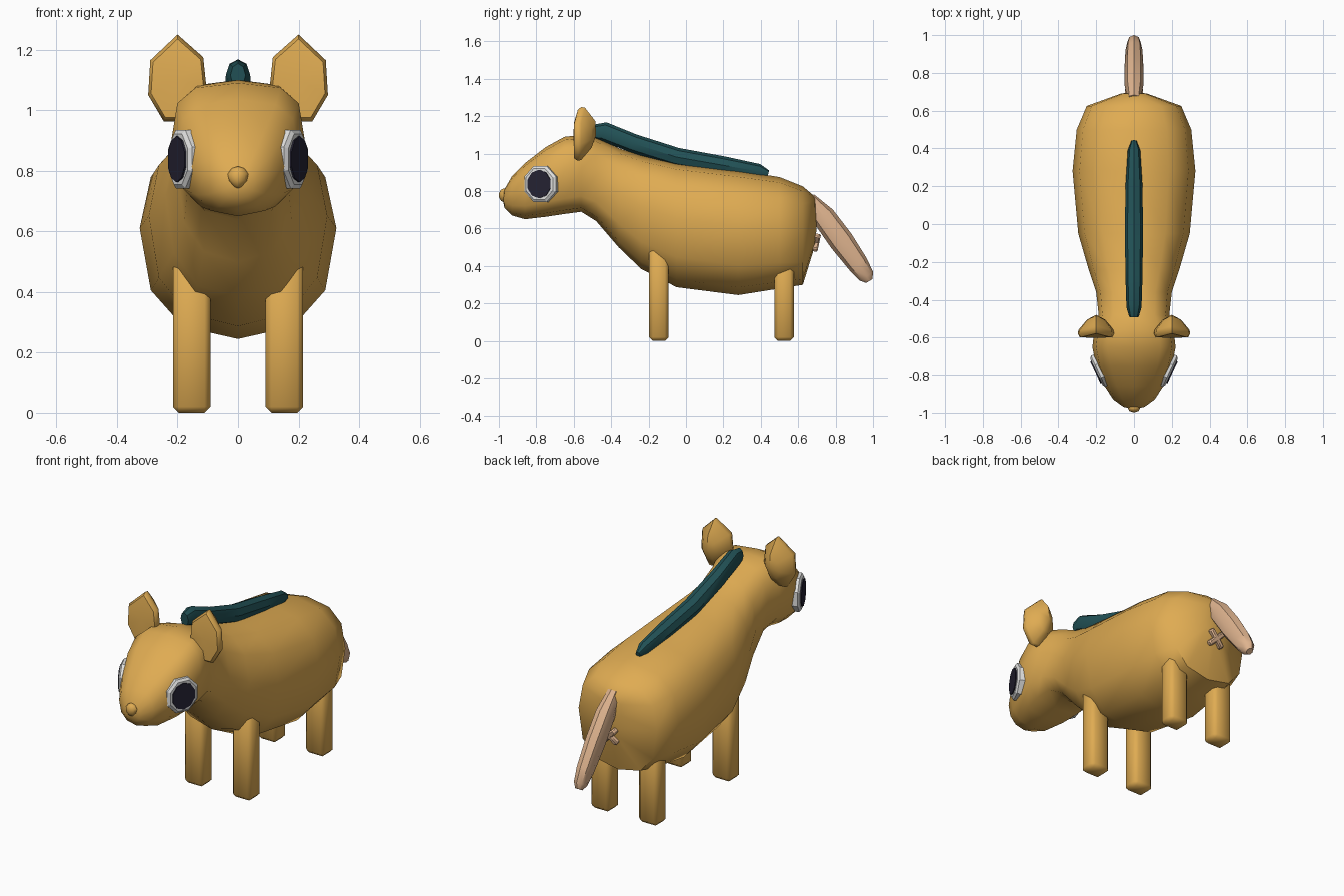
import bpy, bmesh, math
from mathutils import Vector, Matrix

cube = bpy.data.objects.get("Cube")
if cube:
    bpy.data.objects.remove(cube, do_unlink=True)


def material(name, r, g, b):
    m = bpy.data.materials.new(name)
    m.use_nodes = True
    m.diffuse_color = (r, g, b, 1)
    bsdf = next(n for n in m.node_tree.nodes if n.type == 'BSDF_PRINCIPLED')
    bsdf.inputs["Base Color"].default_value = (r, g, b, 1)
    bsdf.inputs["Roughness"].default_value = 0.8
    return m


FUR = material("golden_fur", 0.74, 0.41, 0.085)
MANE = material("dark_teal", 0.016, 0.085, 0.095)
TAN = material("pale_tan", 0.73, 0.45, 0.27)
WHITE = material("eye_white", 0.75, 0.75, 0.74)
DARK = material("pupil_dark", 0.018, 0.016, 0.033)


def finish(name, bm, mat, angle=40):
    bmesh.ops.recalc_face_normals(bm, faces=bm.faces)
    me = bpy.data.meshes.new(name)
    bm.to_mesh(me)
    bm.free()
    me.materials.append(mat)
    for p in me.polygons:
        p.use_smooth = True
    me.set_sharp_from_angle(angle=math.radians(angle))
    ob = bpy.data.objects.new(name, me)
    bpy.context.collection.objects.link(ob)
    return ob


def loft(name, rings, mat, start=None, end=None, angle=40):
    """Skin equal-length rings; close the ends with a fan to a point or a flat face."""
    bm = bmesh.new()
    vs = [[bm.verts.new(p) for p in r] for r in rings]
    n = len(vs[0])
    for a, b in zip(vs, vs[1:]):
        for i in range(n):
            j = (i + 1) % n
            bm.faces.new((a[i], a[j], b[j], b[i]))
    for ring, tip in ((vs[0], start), (vs[-1], end)):
        if tip is None:
            bm.faces.new(ring)
        else:
            t = bm.verts.new(tip)
            for i in range(n):
                bm.faces.new((ring[i], ring[(i + 1) % n], t))
    return finish(name, bm, mat, angle)


def section(y, w, bottom, top, power, sides=12):
    """Rounded-box cross-section, widest a little above the middle."""
    zc = bottom + 0.55 * (top - bottom)
    pts = []
    for i in range(sides):
        a = 2 * math.pi * i / sides
        c, s = math.cos(a), math.sin(a)
        c = math.copysign(abs(c) ** (2 / power), c)
        s = math.copysign(abs(s) ** (2 / power), s)
        pts.append((w * c, y, zc + s * ((top - zc) if s > 0 else (zc - bottom))))
    return pts


def tube(name, path, mat, sides=8):
    """Tapered tube in the centre plane; path gives y, z, half width, half thickness."""
    rings = []
    for k, (y, z, w, t) in enumerate(path):
        p, q = path[max(k - 1, 0)], path[min(k + 1, len(path) - 1)]
        d = Vector((0, q[0] - p[0], q[1] - p[1])).normalized()
        up = Vector((0, -d.z, d.y))
        rings.append([Vector((0, y, z)) + Vector((w * math.cos(a), 0, 0)) + up * t * math.sin(a)
                      for a in (2 * math.pi * i / sides for i in range(sides))])
    return loft(name, rings, mat)


# Body, neck and head: y, half width, bottom, top, squareness
profile = [
    (-0.97, 0.055, 0.71, 0.81, 2.2), (-0.93, 0.11, 0.67, 0.88, 2.3),
    (-0.86, 0.155, 0.65, 0.95, 2.5), (-0.75, 0.20, 0.663, 1.035, 2.9),
    (-0.65, 0.22, 0.678, 1.09, 3.1), (-0.56, 0.21, 0.69, 1.10, 3),
    (-0.48, 0.187, 0.64, 1.085, 2.6), (-0.36, 0.20, 0.50, 1.03, 2.4),
    (-0.24, 0.24, 0.385, 0.99, 2.4), (-0.05, 0.295, 0.287, 0.95, 2.4),
    (0.28, 0.325, 0.245, 0.91, 2.4), (0.50, 0.303, 0.28, 0.875, 2.5),
    (0.625, 0.25, 0.30, 0.825, 2.6), (0.69, 0.07, 0.51, 0.77, 2.2),
]
loft("body", [section(*p) for p in profile], FUR, (0, -0.98, 0.76), (0, 0.70, 0.62), 50)

# Nose
bm = bmesh.new()
bmesh.ops.create_uvsphere(bm, u_segments=8, v_segments=5, radius=1)
for v in bm.verts:
    taper = 1 if v.co.z > 0 else 1 + 0.4 * v.co.z
    v.co = Vector((v.co.x * 0.036 * taper, -0.973 + v.co.y * 0.027, 0.778 + v.co.z * 0.037))
finish("nose", bm, FUR)

# Legs
for sx, side in ((1, "left"), (-1, "right")):
    for y, end, top in ((-0.145, "front", 0.50), (0.525, "back", 0.48)):
        bm = bmesh.new()
        bmesh.ops.create_cube(bm, size=1)
        bmesh.ops.transform(bm, verts=bm.verts, matrix=Matrix.Translation((sx * 0.153, y, top / 2))
                            @ Matrix.Diagonal((0.125, 0.104, top, 1)))
        bmesh.ops.bevel(bm, geom=bm.edges[:], offset=0.02, segments=1, affect='EDGES')
        finish(f"{end}_leg_{side}", bm, FUR, 50)

# Ears: pointed outline with a domed back
outline = [(0.0, 0.15), (0.09, 0.065), (0.097, -0.05), (0.045, -0.138),
           (-0.03, -0.138), (-0.095, -0.02), (-0.085, 0.075)]
for sx, side in ((1, "left"), (-1, "right")):
    def ear_ring(scale, y):
        return [(sx * (0.2 + x * scale), y + (0.02 if z > 0.1 else 0), 1.1 + z * scale)
                for x, z in outline]
    loft(f"ear_{side}", [ear_ring(0.9, -0.598), ear_ring(1, -0.58), ear_ring(0.97, -0.56),
                         ear_ring(0.5, -0.505)],
         FUR, (sx * 0.2, -0.602, 1.1), (sx * 0.2, -0.48, 1.1), 50)

# Eyes: bevelled white discs with dark pupils
for sx, side in ((1, "left"), (-1, "right")):
    normal = Vector((sx * 0.91, -0.415, 0))
    across = Vector((sx * 0.415, 0.91, 0))
    centre = Vector((sx * 0.186, -0.778, 0.838))

    def eye_ring(rx, rz, depth, sides):
        return [centre + normal * depth + across * rx * math.cos(a) + Vector((0, 0, rz * math.sin(a)))
                for a in (2 * math.pi * (i + 0.5) / sides for i in range(sides))]
    loft(f"eye_white_{side}", [eye_ring(0.1, 0.104, -0.04, 8), eye_ring(0.1, 0.104, 0.004, 8),
                               eye_ring(0.085, 0.09, 0.014, 8)], WHITE, angle=25)
    loft(f"pupil_{side}", [eye_ring(0.07, 0.076, 0.012, 10), eye_ring(0.07, 0.076, 0.02, 10)],
         DARK, angle=25)

# Mane along the back of the neck
tube("mane", [(-0.49, 1.115, 0.025, 0.04), (-0.44, 1.118, 0.04, 0.052), (-0.28, 1.055, 0.045, 0.05),
              (-0.05, 0.982, 0.048, 0.05), (0.2, 0.938, 0.045, 0.048), (0.39, 0.905, 0.033, 0.04),
              (0.44, 0.893, 0.014, 0.018)], MANE)

# Tail
tube("tail", [(0.66, 0.765, 0.035, 0.03), (0.735, 0.665, 0.05, 0.062), (0.83, 0.535, 0.05, 0.066),
              (0.92, 0.41, 0.045, 0.056), (0.965, 0.345, 0.035, 0.042), (0.98, 0.32, 0.02, 0.02)], TAN)

# Crossed mark under the tail
for turn, name in ((45, "rump_mark_a"), (-45, "rump_mark_b")):
    bm = bmesh.new()
    bmesh.ops.create_cube(bm, size=1)
    bmesh.ops.transform(bm, verts=bm.verts, matrix=Matrix.Translation((0, 0.695, 0.525))
                        @ Matrix.Rotation(math.radians(-12), 4, 'X')
                        @ Matrix.Rotation(math.radians(turn), 4, 'Y')
                        @ Matrix.Diagonal((0.12, 0.035, 0.03, 1)))
    bmesh.ops.bevel(bm, geom=bm.edges[:], offset=0.007, segments=1, affect='EDGES')
    finish(name, bm, TAN)
